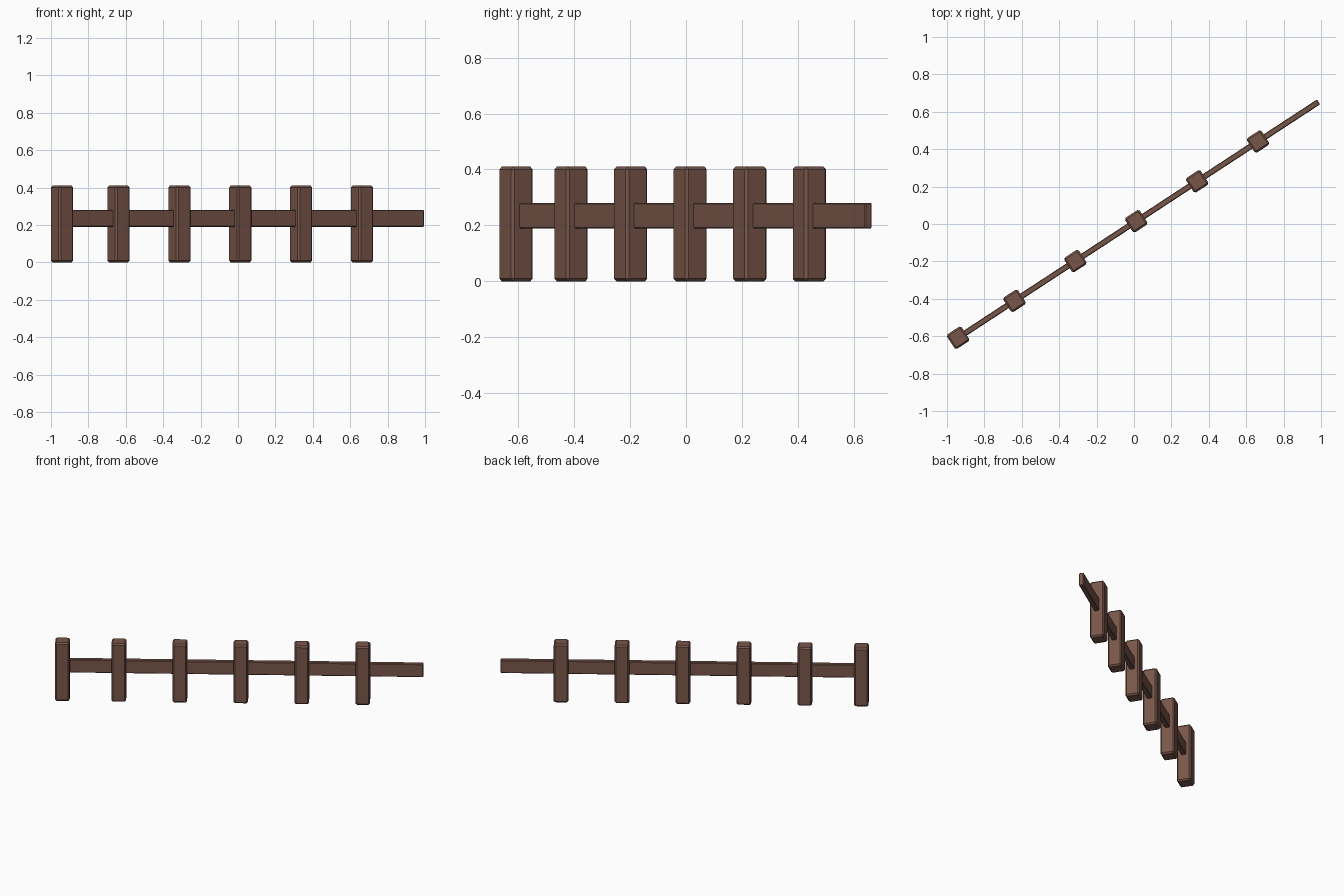
import bpy, bmesh, math
from mathutils import Matrix, Vector

cube = bpy.data.objects.get("Cube")
if cube:
    bpy.data.objects.remove(cube, do_unlink=True)

wood = bpy.data.materials.new("brown_wood")
wood.use_nodes = True
wood.diffuse_color = (0.19, 0.093, 0.068, 1)
wood.node_tree.nodes["Principled BSDF"].inputs["Base Color"].default_value = wood.diffuse_color

# The fence runs diagonally through this point
ANGLE = math.radians(33.2)
ORIGIN = Vector((0.012, 0.015, 0))
DIRECTION = Vector((math.cos(ANGLE), math.sin(ANGLE), 0))


def timber(name, along, z, size, chamfer):
    """Chamfered beam placed at a distance along the fence line."""
    bm = bmesh.new()
    bmesh.ops.create_cube(bm, size=1, matrix=Matrix.Diagonal((*size, 1)))
    bmesh.ops.bevel(bm, geom=bm.edges[:], offset=chamfer, segments=1,
                    affect='EDGES', profile=0.5)
    mesh = bpy.data.meshes.new(name)
    bm.to_mesh(mesh)
    bm.free()
    mesh.materials.append(wood)
    obj = bpy.data.objects.new(name, mesh)
    obj.location = ORIGIN + DIRECTION * along + Vector((0, 0, z))
    obj.rotation_euler.z = ANGLE
    bpy.context.collection.objects.link(obj)


# Posts: even spacing, with the end post set slightly closer
STEP = 0.389
for i, along in enumerate([-1.138] + [STEP * k for k in range(-2, 3)]):
    timber(f"post_{i + 1}", along, 0.205, (0.093, 0.093, 0.41), 0.0095)

# Rail running through the posts and past the last one
start, end = -1.138, 1.165
timber("rail", (start + end) / 2, 0.235, (end - start, 0.031, 0.092), 0.004)
